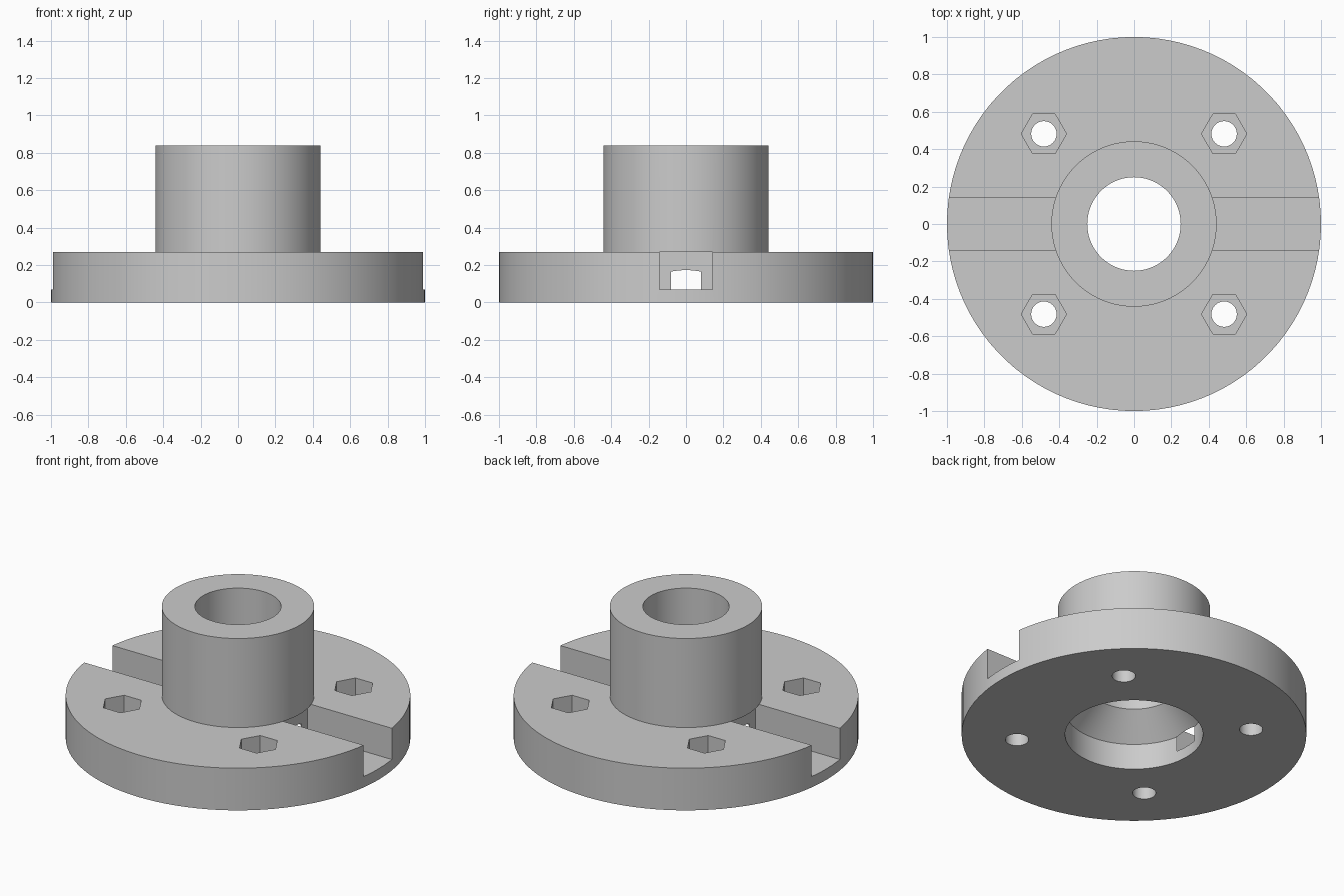
import bpy, bmesh, math

if "Cube" in bpy.data.objects:
    bpy.data.objects.remove(bpy.data.objects["Cube"])

SEG = 100
grey = bpy.data.materials.new("plain_grey")
grey.diffuse_color = (0.6, 0.6, 0.6, 1)
grey.use_nodes = True
grey.node_tree.nodes["Principled BSDF"].inputs["Base Color"].default_value = grey.diffuse_color


def finish(name, bm):
    bmesh.ops.recalc_face_normals(bm, faces=bm.faces)
    me = bpy.data.meshes.new(name)
    bm.to_mesh(me)
    bm.free()
    me.materials.append(grey)
    ob = bpy.data.objects.new(name, me)
    bpy.context.collection.objects.link(ob)
    return ob


def lathe(name, profile):
    """Revolve a closed (radius, z) profile around z."""
    bm = bmesh.new()
    rings = []
    for i in range(SEG):
        a = 2 * math.pi * i / SEG
        rings.append([bm.verts.new((r * math.cos(a), r * math.sin(a), z)) for r, z in profile])
    n = len(profile)
    for i in range(SEG):
        p, q = rings[i], rings[(i + 1) % SEG]
        for k in range(n):
            bm.faces.new((p[k], q[k], q[(k + 1) % n], p[(k + 1) % n]))
    return finish(name, bm)


def prism(name, outline, z0, z1):
    """Extrude a flat (x, y) outline from z0 to z1."""
    bm = bmesh.new()
    low = [bm.verts.new((x, y, z0)) for x, y in outline]
    high = [bm.verts.new((x, y, z1)) for x, y in outline]
    n = len(outline)
    bm.faces.new(low)
    bm.faces.new(high)
    for i in range(n):
        j = (i + 1) % n
        bm.faces.new((low[i], low[j], high[j], high[i]))
    return finish(name, bm)


def ngon(cx, cy, r, n):
    return [(cx + r * math.cos(2 * math.pi * i / n), cy + r * math.sin(2 * math.pi * i / n))
            for i in range(n)]


# flange and hub in one turned body, with a bore that flares to a wide recess below
body = lathe("flanged_hub", [(0.40, 0), (1, 0), (1, 0.27), (0.442, 0.27), (0.442, 0.84),
                             (0.25, 0.84), (0.25, 0.315), (0.40, 0.165)])

cutters = []
for sx in (-1, 1):
    # radial slot running in under the hub and breaking into the recess
    cutters.append(prism("slot_cutter", [(sx * 0.392, -0.142), (sx * 1.1, -0.142),
                                         (sx * 1.1, 0.142), (sx * 0.392, 0.142)], 0.07, 0.27))
    for sy in (-1, 1):
        # bolt hole with a hexagonal nut pocket above
        x, y = sx * 0.482, sy * 0.482
        cutters.append(prism("bolt_hole_cutter", ngon(x, y, 0.068, 32), -0.1, 0.4))
        cutters.append(prism("nut_pocket_cutter", ngon(x, y, 0.121, 6), 0.10, 0.4))

bpy.context.view_layer.objects.active = body
for cutter in cutters:
    mod = body.modifiers.new("cut", 'BOOLEAN')
    mod.operation = 'DIFFERENCE'
    mod.solver = 'EXACT'
    mod.object = cutter
    bpy.ops.object.modifier_apply(modifier=mod.name)
    bpy.data.objects.remove(cutter)

# crisp edges, smooth round walls
bpy.ops.object.select_all(action='DESELECT')
body.select_set(True)
bpy.ops.object.shade_smooth_by_angle(angle=math.radians(30))
